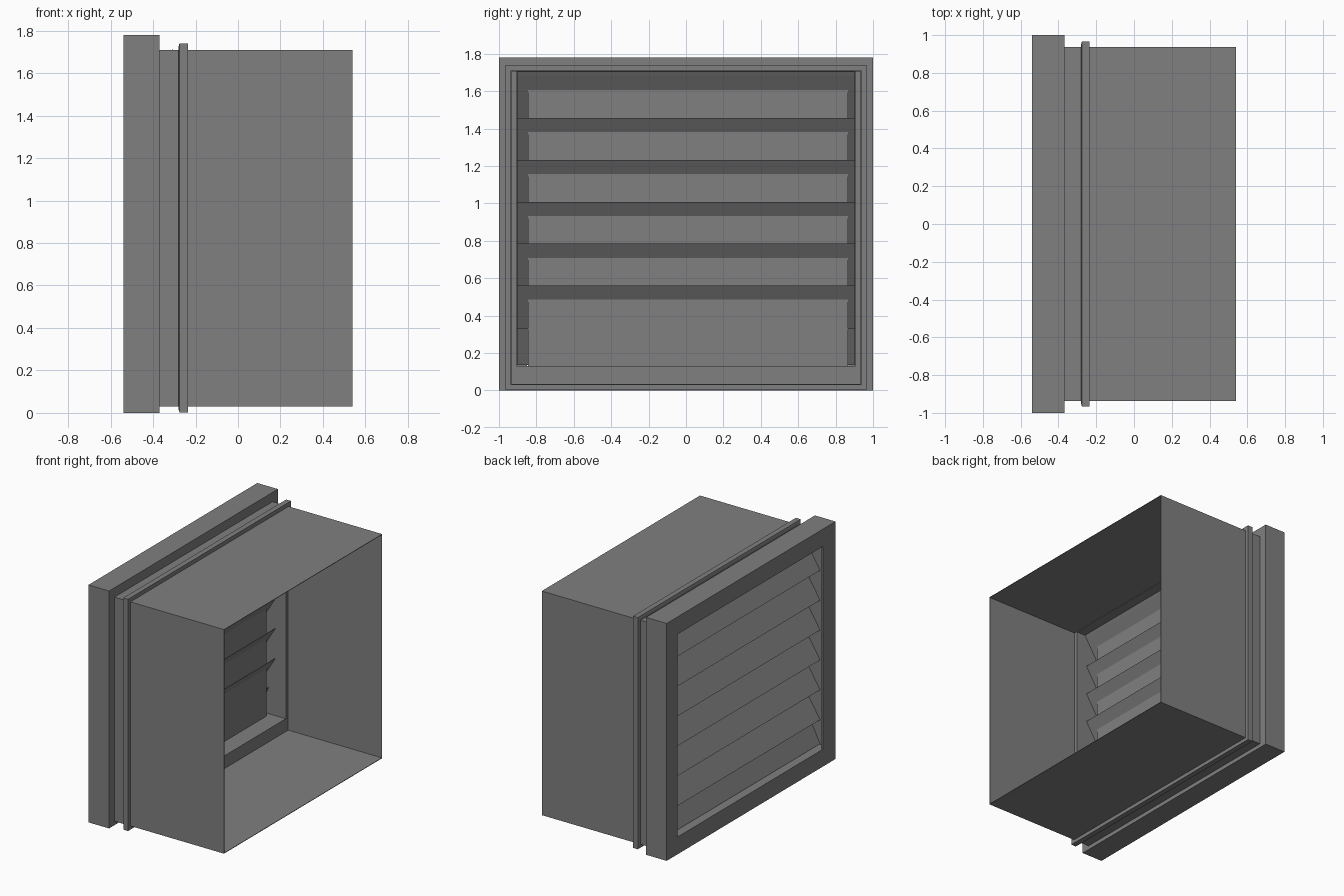
import bpy, bmesh
from mathutils import Vector

old = bpy.data.objects.get("Cube")
if old:
    bpy.data.objects.remove(old, do_unlink=True)

grey = bpy.data.materials.new("metal_grey")
grey.use_nodes = True
colour = (0.215, 0.215, 0.215, 1)
grey.diffuse_color = colour
grey.node_tree.nodes["Principled BSDF"].inputs["Base Color"].default_value = colour


def finish(bm, name):
    bmesh.ops.recalc_face_normals(bm, faces=bm.faces)
    mesh = bpy.data.meshes.new(name)
    bm.to_mesh(mesh)
    bm.free()
    mesh.materials.append(grey)
    obj = bpy.data.objects.new(name, mesh)
    bpy.context.collection.objects.link(obj)
    return obj


def ring(name, outer, inner, profile):
    """Rectangular tube; profile lists (x, side, inset), swept into a closed loop.
    Rectangles are (y min, y max, z min, z max)."""
    bm = bmesh.new()
    loops = []
    for x, side, inset in profile:
        y0, y1, z0, z1 = outer if side == "out" else inner
        y0, y1, z0, z1 = y0 + inset, y1 - inset, z0 + inset, z1 - inset
        loops.append([bm.verts.new((x, y, z)) for y, z in
                      ((y0, z0), (y1, z0), (y1, z1), (y0, z1))])
    for i, loop in enumerate(loops):
        after = loops[(i + 1) % len(loops)]
        for k in range(4):
            n = (k + 1) % 4
            bm.faces.new((loop[k], loop[n], after[n], after[k]))
    return finish(bm, name)


def tube(name, x0, x1, outer, inner):
    return ring(name, outer, inner,
                [(x0, "out", 0), (x1, "out", 0), (x1, "in", 0), (x0, "in", 0)])


def slat(name, x0, z0, x1, z1, y0, y1, thickness=0.005):
    """Thin plate along y whose section runs from (x0, z0) to (x1, z1)."""
    bm = bmesh.new()
    points = ((x0, z0), (x1, z1), (x1 - thickness, z1), (x0 - thickness, z0))
    face = bm.faces.new([bm.verts.new((x, y0, z)) for x, z in points])
    moved = bmesh.ops.extrude_face_region(bm, geom=[face])["geom"]
    bmesh.ops.translate(bm, vec=Vector((0, y1 - y0, 0)),
                        verts=[v for v in moved if isinstance(v, bmesh.types.BMVert)])
    return finish(bm, name)


frame_outer = (-1, 1, 0, 1.78)
recess = (-0.905, 0.905, 0.13, 1.702)
opening = (-0.85, 0.87, 0.13, 1.65)
duct_outer = (-0.937, 0.937, 0.03, 1.71)
duct_inner = (-0.933, 0.933, 0.034, 1.706)

# Front frame: thin face plate and deep surround
tube("frame_face", -0.54, -0.53, frame_outer, opening)
tube("frame_surround", -0.53, -0.369, frame_outer, recess)

# Open duct with a lining around the louvre and a raised flange
tube("duct_sleeve", -0.369, 0.54, duct_outer, duct_inner)
tube("louvre_lining", -0.369, -0.237, duct_inner, recess)
ring("wall_flange", (-0.965, 0.965, 0.003, 1.74), duct_outer,
     [(-0.28, "in", 0), (-0.28, "out", 0.015), (-0.276, "out", 0),
      (-0.236, "out", 0), (-0.236, "in", 0)])

# Steep overlapping blades, high on the inside and low on the outside
pitch = 0.224
inner_x, tip_x, drop = -0.322, -0.475, 0.245
for i in range(6):
    top = 0.56 + i * pitch
    slat(f"louvre_blade_{i + 1}", inner_x, top, tip_x, top - drop, -0.903, 0.903)
slat("bottom_blade", -0.375, 0.33, tip_x, 0.135, -0.903, 0.903)

# Narrow lip carrying the top blade up to the duct roof
slat("top_blade_lip", -0.304, 1.712, inner_x, 1.68, -0.903, 0.903)

# Flat panel closing the back of the louvre
slat("back_panel", -0.369, 0.13, -0.369, 1.605, -0.845, 0.865)
